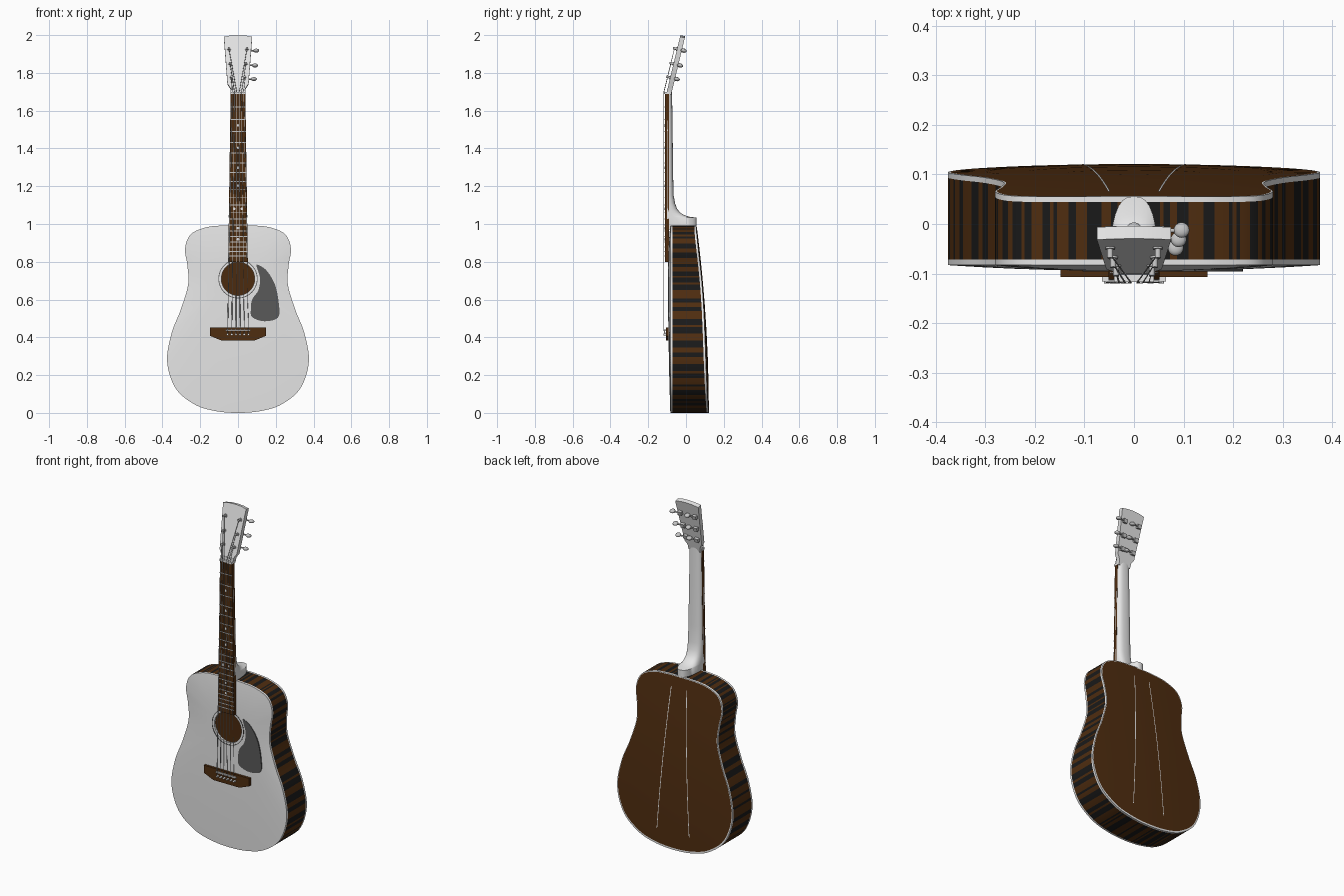
import bpy, bmesh, math, random
from mathutils import Matrix, Vector

if "Cube" in bpy.data.objects:
    bpy.data.objects.remove(bpy.data.objects["Cube"])

random.seed(4)

def material(name, r, g, b):
    m = bpy.data.materials.new(name)
    m.diffuse_color = (r, g, b, 1)
    m.use_nodes = True
    m.node_tree.nodes["Principled BSDF"].inputs["Base Color"].default_value = m.diffuse_color
    return m

WHITE = material("pale_white", .8, .8, .8)
BROWN = material("dark_brown", .078, .026, .005)
BLACK = material("near_black", .01, .01, .01)
GREY = material("dark_grey", .1, .1, .1)
METAL = material("metal_grey", .55, .55, .55)

def finish(name, bm, mats, angle=35):
    bmesh.ops.recalc_face_normals(bm, faces=bm.faces)
    me = bpy.data.meshes.new(name)
    bm.to_mesh(me)
    bm.free()
    ob = bpy.data.objects.new(name, me)
    bpy.context.collection.objects.link(ob)
    for m in mats:
        me.materials.append(m)
    bpy.ops.object.select_all(action='DESELECT')
    ob.select_set(True)
    bpy.context.view_layer.objects.active = ob
    bpy.ops.object.shade_smooth_by_angle(angle=math.radians(angle))
    return ob

def prism(name, pts, y0, y1, mat, mx=Matrix()):
    bm = bmesh.new()
    a = [bm.verts.new(mx @ Vector((x, y0, z))) for x, z in pts]
    b = [bm.verts.new(mx @ Vector((x, y1, z))) for x, z in pts]
    n = len(pts)
    bm.faces.new(a)
    bm.faces.new(b[::-1])
    for i in range(n):
        bm.faces.new((a[i], a[(i + 1) % n], b[(i + 1) % n], b[i]))
    return finish(name, bm, [mat])

def box(name, x0, x1, y0, y1, z0, z1, mat, mx=Matrix()):
    return prism(name, [(x0, z0), (x1, z0), (x1, z1), (x0, z1)], y0, y1, mat, mx)

def rod(name, a, b, r, mat, seg=12, r2=None):
    a, b = Vector(a), Vector(b)
    d = b - a
    mx = Matrix.Translation((a + b) / 2) @ d.to_track_quat('Z', 'Y').to_matrix().to_4x4()
    bm = bmesh.new()
    bmesh.ops.create_cone(bm, cap_ends=True, segments=seg, radius1=r,
                          radius2=r if r2 is None else r2, depth=d.length, matrix=mx)
    return finish(name, bm, [mat])

def spline(pts, n, closed):
    out, c = [], len(pts)
    get = (lambda i: pts[i % c]) if closed else (lambda i: pts[min(max(i, 0), c - 1)])
    for i in range(c if closed else c - 1):
        p = [Vector(get(i + k)) for k in (-1, 0, 1, 2)]
        for j in range(n):
            t = j / n
            out.append(.5 * (2 * p[1] + (p[2] - p[0]) * t + (2 * p[0] - 5 * p[1] + 4 * p[2] - p[3]) * t * t
                             + (3 * p[1] - p[0] - 3 * p[2] + p[3]) * t ** 3))
    return out

# Body shell: domed top with a real sound hole, striped sides, arched back
half = [(0, 0), (.12, .01), (.23, .045), (.33, .13), (.375, .27), (.352, .42), (.302, .55), (.264, .68),
        (.268, .78), (.28, .87), (.25, .945), (.17, .982), (.08, .992), (0, .993)]
outline = spline(half + [(-x, z) for x, z in half[-2:0:-1]], 12, True)
N = len(outline)
HOLE, HR = Vector((0, .71)), .088

def back_y(x, z):
    return .110 - .066 * z * z + .011 * (1 - (x / .375) ** 2)

def front_y(s):
    return -.083 - .011 * (1 - s * s)

rings, kinds = [], []          # kinds: 0 white, 1 brown, 3 striped
hole_ring = [HOLE + (p - HOLE).normalized() * HR for p in outline]
rings.append([(h.x, front_y(0) + .012, h.y) for h in hole_ring])
for s in (0, .2, .4, .6, .8, .93, 1):
    rings.append([(*[h.x + (p.x - h.x) * s, front_y(s)], h.y + (p.y - h.y) * s)
                  for h, p in zip(hole_ring, outline)])
    kinds.append(0)
rings.append([(p.x, -.072, p.y) for p in outline])
rings.append([(p.x, back_y(p.x, p.y) - .011, p.y) for p in outline])
kinds += [0, 3]
for s in (1, .985, .8, .6, .4, .2, .01):
    row = [HOLE + (p - HOLE) * s for p in outline]
    rings.append([(q.x, back_y(q.x, q.y), q.y) for q in row])
    kinds.append(0 if s > .98 else 1)
stripe, run, shade = [], 0, 1
for i in range(N):
    if run == 0:
        shade, run = 3 - shade, random.randint(1, 4)
    stripe.append(shade)
    run -= 1
bm = bmesh.new()
vr = [[bm.verts.new(c) for c in r] for r in rings]
for k, kind in enumerate(kinds):
    for i in range(N):
        j = (i + 1) % N
        f = bm.faces.new((vr[k][i], vr[k][j], vr[k + 1][j], vr[k + 1][i]))
        f.material_index = stripe[i] if kind == 3 else kind
bm.faces.new(vr[-1]).material_index = 1
finish("body", bm, [WHITE, BROWN, BLACK])

# Rosette ring around the sound hole
bm = bmesh.new()
loops = [[bm.verts.new((r * math.cos(a * math.pi / 32), y, .71 + r * math.sin(a * math.pi / 32)))
          for a in range(64)] for r, y in ((.1, -.092), (.1, -.0955), (.104, -.0955), (.104, -.092))]
for k in range(4):
    for i in range(64):
        j = (i + 1) % 64
        bm.faces.new((loops[k][i], loops[k][j], loops[(k + 1) % 4][j], loops[(k + 1) % 4][i]))
finish("rosette", bm, [GREY])

# Pale inlay lines on the back
for side, tag in ((-1, "left"), (1, "right")):
    bm = bmesh.new()
    prev = None
    for i in range(25):
        z = .1 + i * .83 / 24
        x = side * (.105 - .055 * (z - .1) / .83)
        row = [bm.verts.new((x + dx, back_y(x, z) + .0015, z)) for dx in (-.002, .002)]
        if prev:
            bm.faces.new((prev[0], prev[1], row[1], row[0]))
        prev = row
    finish("back_line_" + tag, bm, [WHITE])

# Pickguard
guard = [(.1, .785), (.15, .755), (.195, .68), (.216, .58), (.212, .505), (.14, .485), (.075, .507),
         (.068, .55), (.075, .6), (.108, .65), (.117, .71), (.105, .755)]
prism("pickguard", [tuple(p) for p in spline(guard, 6, True)], -.096, -.087, GREY)

# Bridge, saddle and pins
prism("bridge", [(-.148, .453), (.148, .453), (.148, .408), (.085, .382), (-.085, .382), (-.148, .408)],
      -.107, -.085, BROWN)
box("saddle", -.065, .065, -.116, -.1, .433, .441, WHITE)
for i in range(6):
    x = -.055 + .022 * i
    rod(f"bridge_pin_{i + 1}", (x, -.1, .415), (x, -.12, .415), .006, WHITE)

# Fretboard with frets and dots
NUT, SCALE = 1.69, 1.255

def fret_z(n):
    return NUT - SCALE * (1 - 2 ** (-n / 12))

def board_w(z):
    return .039 + (NUT - z) * .0145

prism("fretboard", [(-board_w(.8), .8), (board_w(.8), .8), (board_w(NUT), NUT), (-board_w(NUT), NUT)],
      -.112, -.09, BROWN)
for n in range(1, 21):
    z = fret_z(n)
    w = board_w(z)
    box(f"fret_{n}", -w, w, -.1145, -.111, z - .0022, z + .0022, METAL)
for n in (3, 5, 7, 9, 12, 15, 17):
    z = (fret_z(n) + fret_z(n - 1)) / 2
    for x in ((-.02, .02) if n == 12 else (0,)):
        rod(f"fret_dot_{n}", (x, -.108, z), (x, -.1128, z), .007, WHITE, 16)
box("nut", -.04, .04, -.117, -.09, 1.688, 1.7, WHITE)

# Neck and heel, lofted from rounded half sections
sections = [(1.715, .038, -.074), (1.5, .042, -.071), (1.25, .0455, -.068), (1.15, .047, -.065),
            (1.11, .0475, -.058), (1.08, .048, -.047), (1.06, .0485, -.03), (1.046, .049, -.008),
            (1.038, .049, .02), (1.034, .049, .056), (.97, .046, .056)]
bm = bmesh.new()
prev = None
for z, w, yb in sections:
    row = []
    for i in range(17):
        a = math.pi * i / 16
        c, s = math.cos(a), math.sin(a)
        row.append(bm.verts.new((math.copysign(abs(c) ** .75, c) * w, -.1 + (yb + .1) * abs(s) ** .75, z)))
    if prev:
        for i in range(17):
            j = (i + 1) % 17
            bm.faces.new((prev[i], prev[j], row[j], row[i]))
    else:
        bm.faces.new(row)
    prev = row
bm.faces.new(prev[::-1])
finish("neck", bm, [WHITE], 45)

# Tilted headstock
TILT = Matrix.Translation((0, -.104, NUT)) @ Matrix.Rotation(-math.radians(13.5), 4, 'X')
hs = [(.038, 0), (.04, .03), (.056, .055), (.075, .31), (.04, .317), (0, .319)]
prism("headstock", hs + [(-x, z) for x, z in hs[-2::-1]], 0, .026, WHITE, TILT)

# Tuners: all six share one orientation, knob towards +x behind the headstock
posts = []
for side in (-1, 1):
    for x, z in ((.036, .088), (.042, .162), (.048, .243)):
        x *= side
        tag = f"{len(posts) + 1}"
        rod("tuner_post_" + tag, TILT @ Vector((x, -.022, z)), TILT @ Vector((x, .03, z)), .006, METAL)
        rod("tuner_washer_" + tag, TILT @ Vector((x, -.004, z)), TILT @ Vector((x, .004, z)), .01, METAL, 16)
        box("tuner_housing_" + tag, x - .011, x + .013, .024, .042, z - .011, z + .011, METAL, TILT)
        rod("tuner_shaft_" + tag, TILT @ Vector((x, .035, z)), TILT @ Vector((x + .045, .035, z)), .004, METAL)
        bm = bmesh.new()
        bmesh.ops.create_uvsphere(bm, u_segments=16, v_segments=10, radius=1,
                                  matrix=TILT @ Matrix.Translation((x + .048, .036, z))
                                  @ Matrix.Diagonal((.016, .016, .010, 1)))
        finish("tuner_knob_" + tag, bm, [METAL], 60)
        posts.append(TILT @ Vector((x, -.014, z)))

# Strings, from pins over the saddle and nut to the posts
order = [0, 1, 2, 5, 4, 3]
for i in range(6):
    xb, xn = -.055 + .022 * i, -.03 + .012 * i
    r = .0021 - .0002 * i
    path = [(xb, -.108, .415), (xb, -.1175, .437), (xn, -.1185, 1.694), posts[order[i]]]
    for k in range(3):
        rod(f"string_{i + 1}_part_{k + 1}", path[k], path[k + 1], r, METAL, 6)
